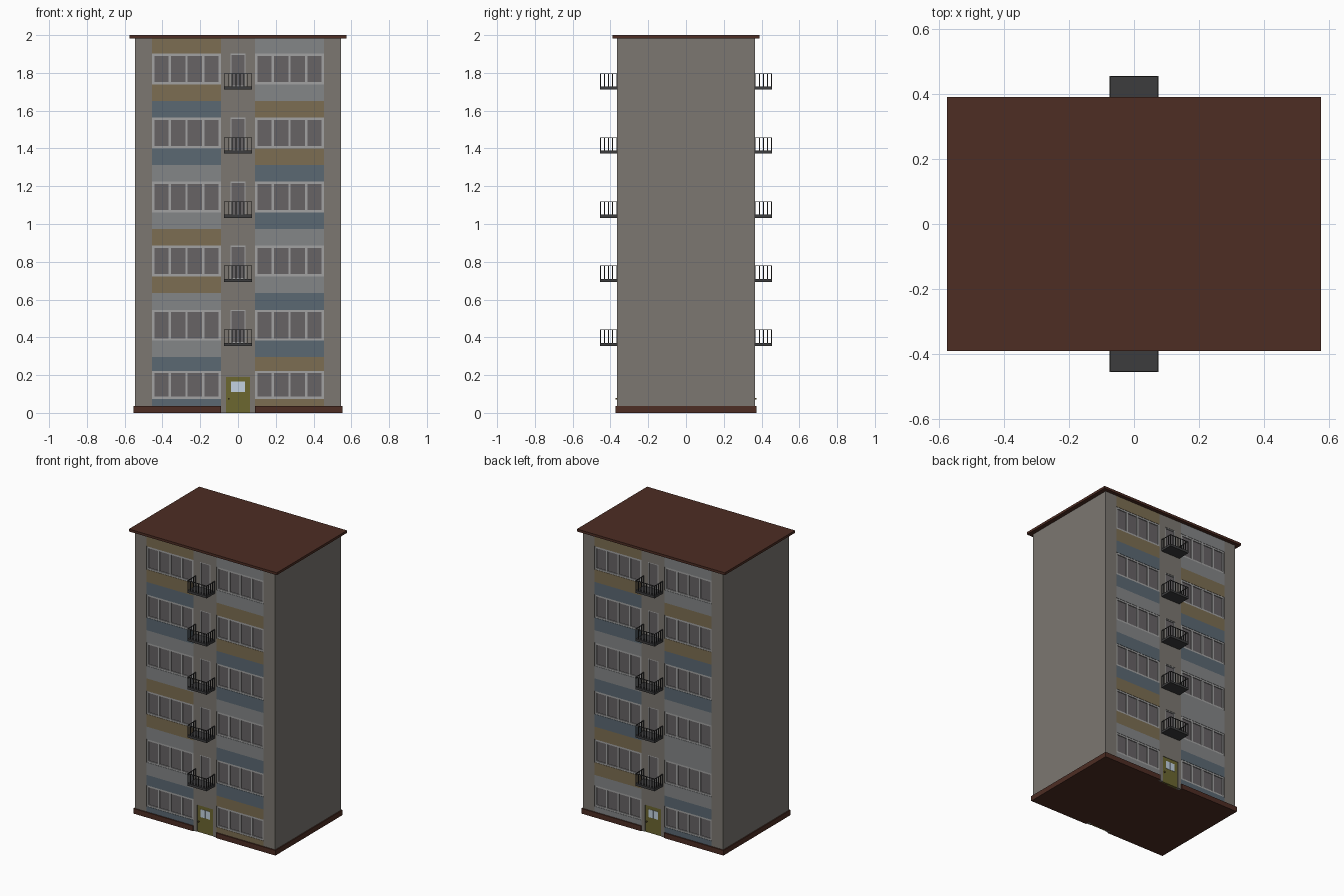
import bpy, bmesh

if "Cube" in bpy.data.objects:
    bpy.data.objects.remove(bpy.data.objects["Cube"])

W, D, ROOF_Z = 0.545, 0.365, 1.983      # half width, half depth, roof underside
STEP = 0.339                            # storey height


def material(name, rgb):
    m = bpy.data.materials.new(name)
    m.diffuse_color = (*rgb, 1)
    m.use_nodes = True
    m.node_tree.nodes["Principled BSDF"].inputs["Base Color"].default_value = m.diffuse_color
    return m


WALL = material("wall_grey", (0.20, 0.185, 0.165))
BROWN = material("roof_brown", (0.075, 0.026, 0.017))
TAN = material("panel_tan", (0.20, 0.155, 0.085))
BLUE = material("panel_blue", (0.105, 0.14, 0.17))
PALE = material("panel_pale", (0.23, 0.24, 0.245))
FRAME = material("frame_white", (0.36, 0.36, 0.36))
GLASS = material("glass_grey", (0.135, 0.125, 0.13))
METAL = material("balcony_dark", (0.045, 0.045, 0.047))
OLIVE = material("door_olive", (0.15, 0.135, 0.03))
PANE = material("door_pane", (0.55, 0.65, 0.75))
BRASS = material("handle_brass", (0.12, 0.08, 0.02))


def boxes(name, items, mat, side=1):
    """One object from boxes (x0,x1,y0,y1,z0,z1); side=-1 turns it to the back."""
    bm = bmesh.new()
    for x0, x1, y0, y1, z0, z1 in items:
        vs = bmesh.ops.create_cube(bm, size=1)["verts"]
        for v in vs:
            x = x0 + (v.co.x + 0.5) * (x1 - x0)
            y = y0 + (v.co.y + 0.5) * (y1 - y0)
            v.co = (x * side, y * side, z0 + (v.co.z + 0.5) * (z1 - z0))
    me = bpy.data.meshes.new(name)
    bm.to_mesh(me)
    bm.free()
    me.materials.append(mat)
    ob = bpy.data.objects.new(name, me)
    bpy.context.collection.objects.link(ob)
    return ob


def window(x0, x1, z0, z1, panes, bar=0.012):
    """Frame bars and glass boxes of a row of panes."""
    w = (x1 - x0 - bar * (panes + 1)) / panes
    y0, y1 = -D + 0.002, -D + 0.02
    bars = [(x0, x1, y0, y1, z0, z0 + bar), (x0, x1, y0, y1, z1 - bar, z1)]
    glass = []
    for i in range(panes + 1):
        a = x0 + i * (w + bar)
        bars.append((a, a + bar, y0, y1, z0 + bar, z1 - bar))
        if i < panes:
            glass.append((a + bar, a + bar + w, -D + 0.008, -D + 0.02, z0 + bar, z1 - bar))
    return bars, glass


# Storey levels: bottom, window bottom, window top, top
levels = [(0.035, 0.074, 0.222, 0.295)]
for k in range(5):
    b = 0.295 + k * STEP
    levels.append((b, 0.383 + k * STEP, 0.546 + k * STEP, min(b + STEP, ROOF_Z)))
levels[-1] = levels[-1][:3] + (ROOF_Z,)

# Main body, plinth and roof
boxes("building_body", [(-0.456, 0.456, -D + 0.015, D - 0.015, 0.02, ROOF_Z),
                        (-W, -0.455, -D, D, 0.02, ROOF_Z),
                        (0.455, W, -D, D, 0.02, ROOF_Z)], WALL)
boxes("plinth", [(-0.552, -0.09, -0.373, 0.373, 0, 0.036),
                 (0.09, 0.552, -0.373, 0.373, 0, 0.036),
                 (-0.09, 0.09, -D + 0.012, D - 0.012, 0, 0.03)], BROWN)
boxes("roof_slab", [(-0.575, 0.575, -0.39, 0.39, ROOF_Z, 2.0)], BROWN)

# Panel colours from ground floor up, (left, right), for each long side
schemes = {
    1: [(BLUE, TAN), (PALE, BLUE), (TAN, PALE), (PALE, BLUE), (BLUE, TAN), (TAN, PALE)],
    -1: [(PALE, BLUE), (TAN, PALE), (BLUE, PALE), (PALE, BLUE), (BLUE, TAN), (TAN, PALE)],
}

for side, label in ((1, "front"), (-1, "back")):
    # Window strips with coloured panels above and below
    bars, glass, panels = [], [], {}
    for (b, w0, w1, t), colours in zip(levels, schemes[side]):
        for (x0, x1), col in zip(((-0.455, -0.09), (0.09, 0.455)), colours):
            f, g = window(x0, x1, w0, w1, 4)
            bars += f
            glass += g
            panels.setdefault(col, []).extend([(x0, x1, -D, -D + 0.02, b, w0),
                                               (x0, x1, -D, -D + 0.02, w1, t)])
    for col, items in panels.items():
        boxes(label + "_" + col.name, items, col, side)

    # Central wall strip with door openings
    y0, y1 = -D, -D + 0.02
    strip = [(s * 0.0765 - 0.0135, s * 0.0765 + 0.0135, y0, y1, 0, 0.19) for s in (-1, 1)]
    strip += [(s * 0.065 - 0.025, s * 0.065 + 0.025, y0, y1, 0.19, ROOF_Z) for s in (-1, 1)]
    z = 0.19
    slabs, rails = [], []
    for k in range(5):
        zb = 0.355 + k * STEP
        strip.append((-0.04, 0.04, y0, y1, z, zb + 0.015))
        z = 0.546 + k * STEP
        f, g = window(-0.04, 0.04, zb + 0.015, z, 1, 0.006)
        bars += f
        glass += g
        # Balcony slab, top rail and balusters
        yo, zt, r = -0.455, zb + 0.087, 0.002
        slabs.append((-0.075, 0.075, yo, -D + 0.005, zb, zb + 0.016))
        rails.append((-0.075, 0.075, yo, yo + 2 * r, zt - 2 * r, zt))
        for s in (-1, 1):
            x = s * 0.073
            rails.append((x - r, x + r, yo, -D, zt - 2 * r, zt))
            for i in range(1, 5):
                y = yo + r + i * 0.0215
                rails.append((x - r, x + r, y - r, y + r, zb + 0.01, zt - r))
        for i in range(8):
            x = -0.073 + i * 0.146 / 7
            rails.append((x - r, x + r, yo, yo + 2 * r, zb + 0.01, zt - r))
    strip.append((-0.04, 0.04, y0, y1, z, ROOF_Z))
    boxes(label + "_centre_wall", strip, WALL, side)
    boxes(label + "_window_frames", bars, FRAME, side)
    boxes(label + "_window_glass", glass, GLASS, side)
    boxes(label + "_balcony_slabs", slabs, METAL, side)
    boxes(label + "_balcony_railings", rails, METAL, side)

    # Entrance door with pane and handle
    boxes(label + "_door", [(-0.063, 0.063, -D + 0.003, -D + 0.02, 0, 0.19)], OLIVE, side)
    boxes(label + "_door_pane", [(-0.036, -0.001, -D + 0.001, -D + 0.01, 0.11, 0.165),
                                 (0.001, 0.036, -D + 0.001, -D + 0.01, 0.11, 0.165)], PANE, side)
    boxes(label + "_door_handle", [(-0.053, -0.045, -D - 0.007, -D + 0.01, 0.072, 0.08)], BRASS, side)
